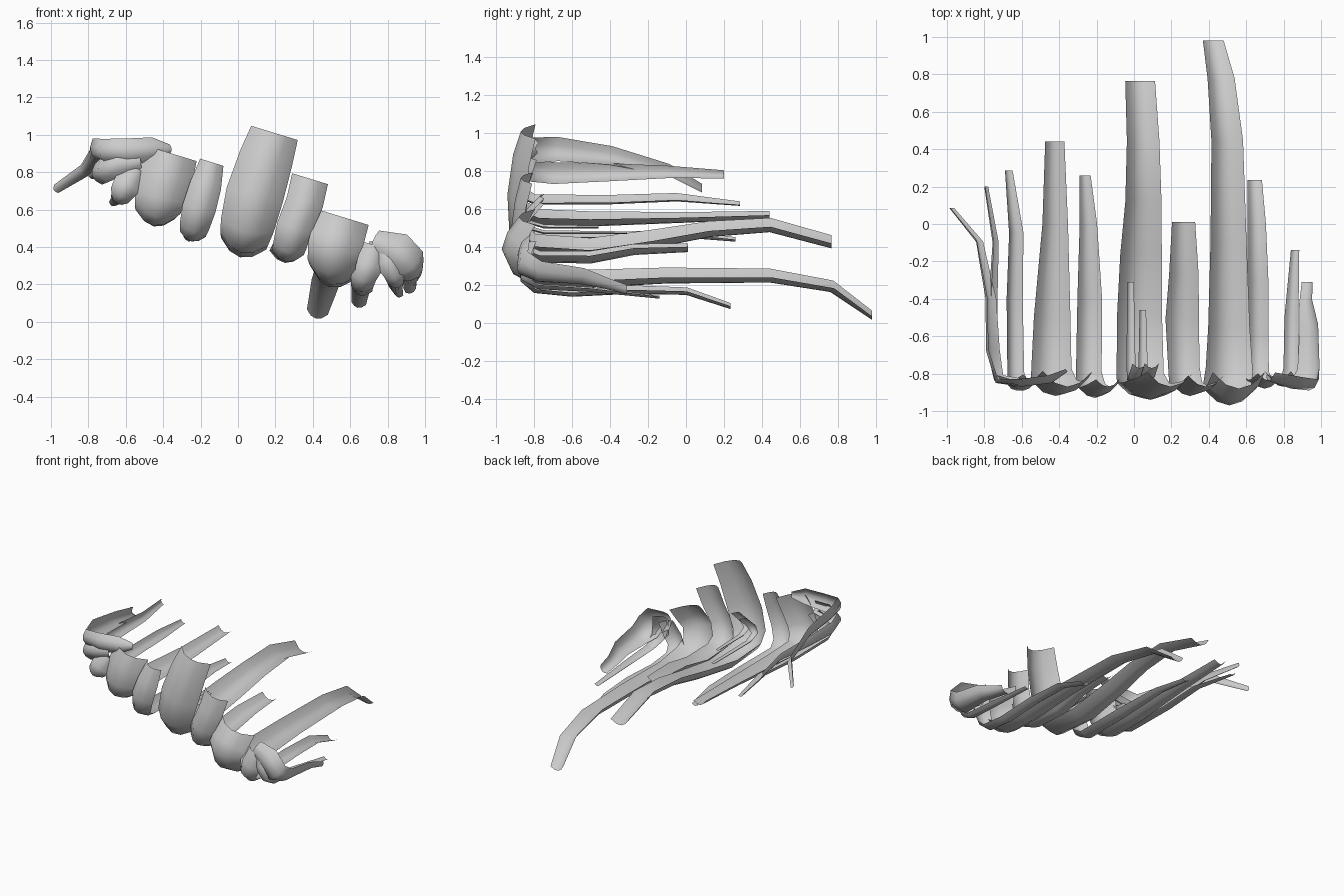
import bpy, bmesh, math
from mathutils import Vector


def ribbon(name, path, tilt0, tilt1, depth=0.3):
    """Open curved strip: path of (x, y, z, width) along its outer ridge,
    tilt of the width direction (degrees) easing from tilt0 at the root to tilt1 on the tail."""
    bm = bmesh.new()
    pts = [Vector(p[:3]) for p in path]
    n = len(path)
    rows = []
    for i, p in enumerate(pts):
        a = (p - pts[i - 1]).normalized() if i else Vector()
        b = (pts[i + 1] - p).normalized() if i < n - 1 else Vector()
        t = (a + b).normalized()
        k = min(1, i / 4)
        ang = math.radians(tilt0 + (tilt1 - tilt0) * k)
        s = Vector((math.cos(ang), 0, -math.sin(ang)))
        if i == n - 1:                      # square-cut tail end
            t = Vector((0, 1, 0))
        s = (s - t * s.dot(t)).normalized()
        out = t.cross(s)
        if i == 0 and abs(tilt0) < 45:      # straight root edge facing the front
            s = Vector((math.cos(ang), 0, -math.sin(ang)))
            out = Vector((0, -1, 0))
        w = path[i][3]
        rows.append([bm.verts.new(p + s * (u * w / 2) - out * (depth * w * u * u))
                     for u in (-1, -0.5, 0, 0.5, 1)])
    for r0, r1 in zip(rows, rows[1:]):
        for j in range(4):
            bm.faces.new((r0[j], r0[j + 1], r1[j + 1], r1[j]))
    me = bpy.data.meshes.new(name)
    bm.to_mesh(me)
    bm.free()
    for f in me.polygons:
        f.use_smooth = True
    ob = bpy.data.objects.new(name, me)
    bpy.context.collection.objects.link(ob)


# large central locks
ribbon("centre_lock", [
    (.195, -.87, 1.01, .26), (.155, -.91, .89, .29), (.09, -.94, .68, .31), (.04, -.93, .48, .29),
    (.015, -.83, .37, .26), (.01, -.5, .345, .25), (.02, -.15, .40, .23), (.035, .13, .455, .20),
    (.035, .44, .48, .18), (.02, .765, .395, .165)], 17, 15)
ribbon("long_right_lock", [
    (.56, -.88, .56, .29), (.54, -.94, .48, .29), (.51, -.97, .39, .28), (.485, -.91, .26, .26),
    (.49, -.8, .2, .26), (.49, -.55, .185, .23), (.49, -.1, .21, .2), (.485, .44, .215, .175),
    (.455, .76, .165, .15), (.415, .98, .018, .115)], 17, 15)
ribbon("left_lock", [
    (-.355, -.87, .90, .28), (-.38, -.91, .8, .29), (-.42, -.92, .66, .27), (-.44, -.89, .56, .25),
    (-.455, -.79, .515, .22), (-.45, -.5, .51, .2), (-.43, 0, .53, .14),
    (-.43, .44, .55, .105)], 17, 12)
ribbon("inner_left_lock", [
    (-.14, -.87, .853, .13), (-.17, -.91, .74, .17), (-.21, -.93, .6, .18), (-.24, -.89, .48, .16),
    (-.25, -.8, .43, .14), (-.245, -.4, .43, .135), (-.25, 0, .45, .095), (-.265, .26, .43, .06)], 17, 12)
ribbon("inner_right_lock", [
    (.385, -.87, .765, .2), (.36, -.9, .65, .2), (.3, -.92, .5, .19), (.27, -.89, .37, .18),
    (.26, -.78, .32, .17), (.25, -.5, .315, .18), (.26, -.27, .36, .16), (.26, .01, .375, .125)], 17, 8)

# right side locks
ribbon("right_lock", [
    (.73, -.84, .41, .14), (.70, -.88, .31, .16), (.665, -.87, .22, .14), (.655, -.8, .16, .12),
    (.655, -.6, .14, .115), (.655, -.3, .155, .115), (.65, 0, .15, .1), (.64, .235, .075, .08)], 17, 12)
ribbon("small_right_lock", [
    (.77, -.83, .43, .14), (.80, -.87, .33, .14), (.835, -.87, .23, .11), (.84, -.78, .18, .085),
    (.84, -.5, .165, .075), (.86, -.14, .13, .045)], 0, 5)
ribbon("outer_right_lock", [
    (.72, -.84, .43, .14), (.84, -.88, .39, .2), (.935, -.89, .29, .2), (.965, -.78, .24, .16),
    (.96, -.55, .22, .13), (.935, -.42, .19, .09), (.94, -.31, .16, .075)], -55, -40)

# left side locks
ribbon("small_left_lock", [
    (-.54, -.84, .82, .12), (-.59, -.89, .74, .15), (-.63, -.89, .67, .13), (-.645, -.8, .63, .1),
    (-.65, -.4, .63, .095), (-.64, -.05, .645, .085), (-.675, .285, .62, .045)], 30, 25)
ribbon("outer_left_lock", [
    (-.52, -.85, .86, .1), (-.64, -.87, .84, .13), (-.745, -.84, .80, .13), (-.78, -.7, .78, .12),
    (-.775, -.4, .785, .1), (-.755, -.1, .79, .07), (-.8, .2, .78, .045)], 80, 70)
ribbon("upper_left_lock", [
    (-.355, -.79, .925, .05), (-.44, -.85, .925, .13), (-.6, -.87, .91, .14), (-.74, -.85, .9, .14),
    (-.785, -.68, .90, .14), (-.79, -.4, .87, .11), (-.84, -.1, .80, .07), (-.985, .085, .705, .05)], 80, 65)

# small wisps behind the centre lock
for label, x, end, z in (("left", -.02, -.31, .47), ("right", .045, -.46, .50)):
    ribbon("wisp_" + label, [
        (x + .05, -.77, z + .17, .08), (x + .03, -.84, z + .1, .08), (x + .01, -.85, z + .03, .06),
        (x, -.75, z, .05), (x, end, z, .035)], 17, 12)
